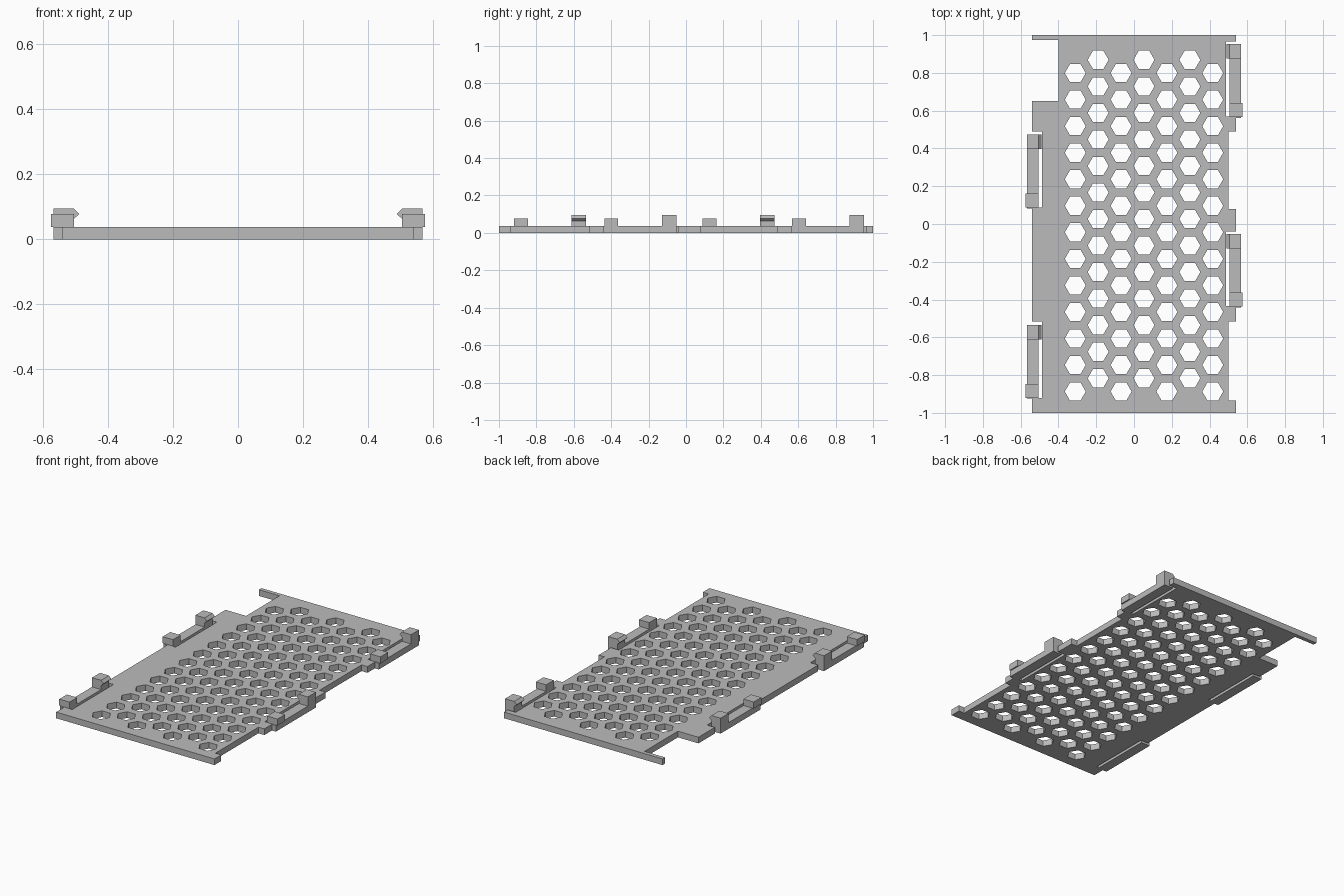
import bpy
import bmesh
from math import cos, sin, pi
from mathutils import Vector

cube = bpy.data.objects.get("Cube")
if cube:
    bpy.data.objects.remove(cube, do_unlink=True)

grey = bpy.data.materials.new("plain grey")
grey.use_nodes = True
GREY = (0.5, 0.5, 0.5, 1)
grey.diffuse_color = GREY
grey.node_tree.nodes["Principled BSDF"].inputs["Base Color"].default_value = GREY

THICK = 0.038


def add_prism(bm, points, offset):
    """Extrude a closed loop of points along the offset."""
    face = bm.faces.new([bm.verts.new(p) for p in points])
    made = bmesh.ops.extrude_face_region(bm, geom=[face], use_keep_orig=True)
    tops = [g for g in made["geom"] if isinstance(g, bmesh.types.BMVert)]
    bmesh.ops.translate(bm, verts=tops, vec=Vector(offset))


def finish(bm, name):
    bmesh.ops.recalc_face_normals(bm, faces=bm.faces)
    mesh = bpy.data.meshes.new(name)
    bm.to_mesh(mesh)
    bm.free()
    mesh.materials.append(grey)
    obj = bpy.data.objects.new(name, mesh)
    bpy.context.collection.objects.link(obj)
    return obj


def stepped_edge(steps, side):
    """Points up one side: each step is (half width, y where it ends)."""
    points, y = [], -1
    for x, end in steps:
        points += [(side * x, y, 0), (side * x, end, 0)]
        y = end
    return points


# Plate outline with tabs, clip slots and the corner cutout
WIDE, NOTCH, SLOT = 0.54, 0.5, 0.487
right_edge = stepped_edge([
    (WIDE, -0.935), (NOTCH, -0.515), (WIDE, -0.435), (SLOT, -0.04),
    (WIDE, 0.08), (NOTCH, 0.49), (WIDE, 0.57), (SLOT, 0.965), (WIDE, 1)], 1)
left_edge = stepped_edge([
    (WIDE, -0.92), (SLOT, -0.517), (WIDE, 0.087), (SLOT, 0.49),
    (WIDE, 0.65), (0.4, 0.975), (WIDE, 1)], -1)
bm = bmesh.new()
add_prism(bm, right_edge + left_edge[::-1], (0, 0, THICK))
plate = finish(bm, "perforated_plate")

# Hexagonal ventilation holes in staggered columns
RADIUS, PITCH_X, PITCH_Y = 0.0555, 0.1213, 0.1405
bm = bmesh.new()
for column in range(7):
    cx = -0.311 + column * PITCH_X
    for row in range(13):
        cy = -0.887 + (row + 0.5 * (column % 2)) * PITCH_Y
        hexagon = [(cx + RADIUS * cos(k * pi / 3),
                    cy + RADIUS * sin(k * pi / 3), -0.1) for k in range(6)]
        add_prism(bm, hexagon, (0, 0, 0.3))
cutter = finish(bm, "hole_cutter")
cut = plate.modifiers.new("holes", "BOOLEAN")
cut.operation = "DIFFERENCE"
cut.solver = "EXACT"
cut.object = cutter

# Apply the cut and discard the cutter
bpy.context.view_layer.update()
graph = bpy.context.evaluated_depsgraph_get()
pierced = bpy.data.meshes.new_from_object(plate.evaluated_get(graph))
plate.modifiers.clear()
plate.data = pierced
bpy.data.objects.remove(cutter, do_unlink=True)

# Spring clips: arm, stop block and hooked catch, as (x, z) profiles
INNER, OUTER = 0.505, 0.567
ARM = [(INNER, 0), (OUTER, 0), (OUTER, THICK), (INNER, THICK)]
STOP = [(INNER, THICK), (0.575, THICK), (0.575, 0.078), (INNER, 0.078)]
HOOK = [(INNER, THICK), (OUTER, THICK), (OUTER, 0.095), (INNER, 0.095),
        (0.489, 0.078), (INNER, 0.063)]
LENGTH = 0.385


def add_clip(name, side, y):
    for part, profile, start, end in (("arm", ARM, -0.005, LENGTH),
                                      ("stop", STOP, 0, 0.074),
                                      ("hook", HOOK, 0.308, LENGTH)):
        bm = bmesh.new()
        add_prism(bm, [(side * px, y + start, pz) for px, pz in profile],
                  (0, end - start, 0))
        finish(bm, f"{name}_clip_{part}")


add_clip("left_front", 1, -0.437)
add_clip("left_back", 1, 0.567)
add_clip("right_front", -1, -0.92)
add_clip("right_back", -1, 0.088)
